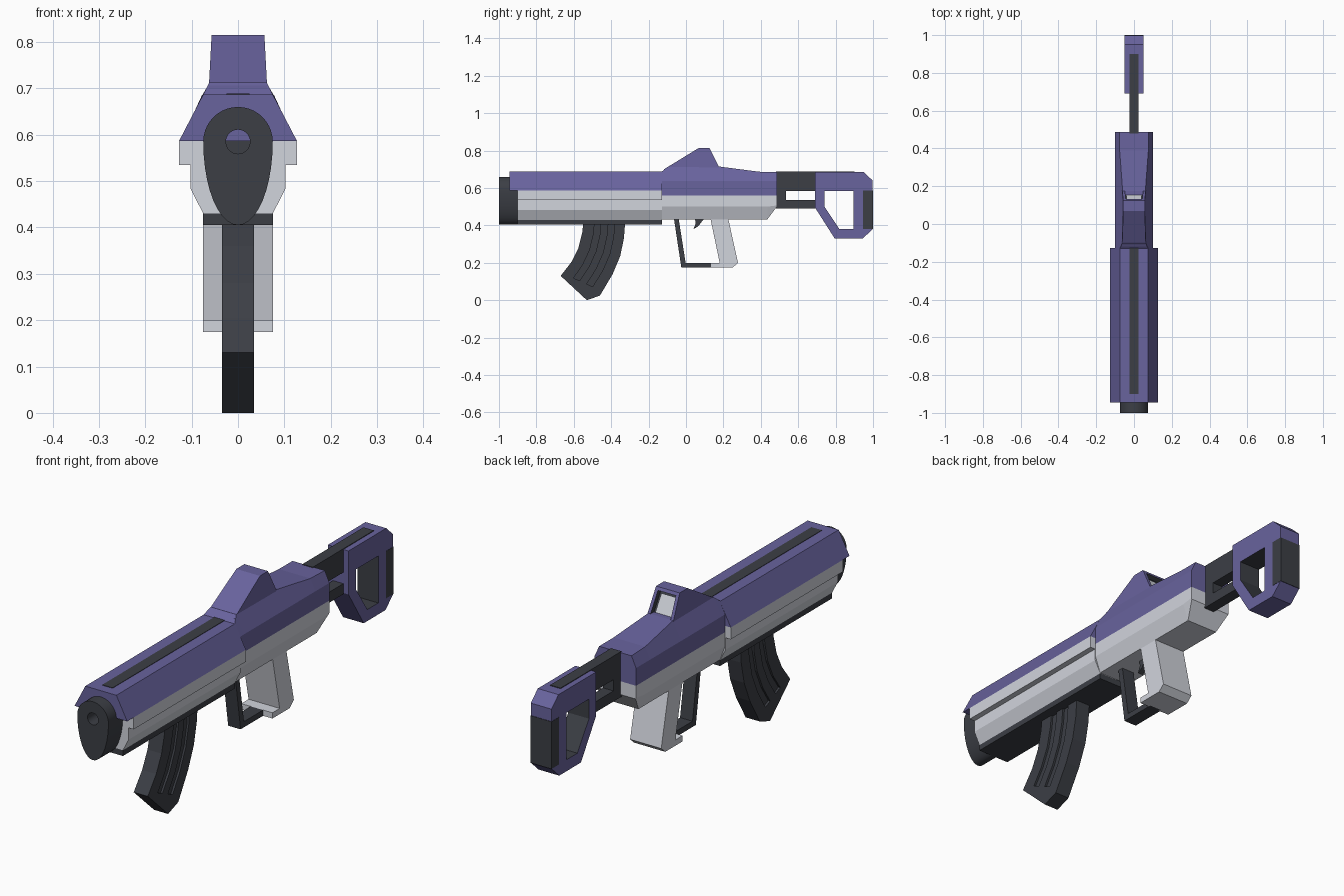
import bpy, bmesh
from math import sin, cos, pi
from mathutils import Vector

if "Cube" in bpy.data.objects:
    bpy.data.objects.remove(bpy.data.objects["Cube"])


def material(name, rgb):
    m = bpy.data.materials.new(name)
    m.diffuse_color = (*rgb, 1)
    m.use_nodes = True
    m.node_tree.nodes["Principled BSDF"].inputs["Base Color"].default_value = m.diffuse_color
    return m


PURPLE = material("purple", (0.14, 0.125, 0.34))
DARK = material("dark", (0.045, 0.049, 0.06))
LIGHT = material("light", (0.64, 0.66, 0.72))


def finish(name, bm, *mats):
    bmesh.ops.recalc_face_normals(bm, faces=bm.faces)
    me = bpy.data.meshes.new(name)
    bm.to_mesh(me)
    bm.free()
    for m in mats:
        me.materials.append(m)
    ob = bpy.data.objects.new(name, me)
    bpy.context.collection.objects.link(ob)
    return ob


def loft_bm(rings, closed=False):
    """Skin equal-sized rings; cap the ends, or join last ring to first."""
    bm = bmesh.new()
    vs = [[bm.verts.new(p) for p in r] for r in rings]
    n = len(vs[0])
    pairs = list(zip(vs, vs[1:])) + ([(vs[-1], vs[0])] if closed else [])
    for k, (a, b) in enumerate(pairs):
        for i in range(n):
            j = (i + 1) % n
            f = bm.faces.new((a[i], a[j], b[j], b[i]))
            f.material_index = 1 if closed and k == 2 else 0
    if not closed:
        bm.faces.new(vs[0])
        bm.faces.new(vs[-1])
    return bm


def loft(name, rings, mat):
    return finish(name, loft_bm(rings), mat)


def side(pts, x):
    return [(x, y, z) for y, z in pts]


def prism(name, pts, hw, mat):
    """Side profile (y, z) extruded symmetrically in x."""
    return loft(name, [side(pts, hw), side(pts, -hw)], mat)


def box(name, hw, y0, y1, z0, z1, mat):
    return prism(name, [(y0, z0), (y1, z0), (y1, z1), (y0, z1)], hw, mat)


def section(half, y):
    """Mirror a half cross-section (x, z) about x = 0."""
    return [(x, y, z) for x, z in half] + [(-x, y, z) for x, z in reversed(half)]


# Muzzle: round top, elongated bottom, recessed bore
ZC = 0.585
N = 40
angles = [2 * pi * i / N for i in range(N)]


def egg(y):
    return [(0.075 * cos(a), y, ZC + (0.075 if sin(a) > 0 else 0.18) * sin(a)) for a in angles]


def bore(y):
    return [(0.026 * cos(a), y, ZC + 0.026 * sin(a)) for a in angles]


muzzle = loft("muzzle", [egg(-0.88), egg(-1), bore(-1), bore(-0.94)], DARK)
bpy.context.view_layer.objects.active = muzzle
muzzle.select_set(True)
bpy.ops.object.shade_smooth_by_angle()
muzzle.select_set(False)

# Handguard: purple cover, light stepped body, dark rails
cover = [(0.127, 0.587), (0.075, 0.687)]
loft("handguard_cover", [section(cover, y) for y in (-0.945, -0.127)], PURPLE)
body = [(0.127, 0.587), (0.127, 0.535), (0.102, 0.535), (0.102, 0.483), (0.075, 0.43)]
loft("handguard_body", [section(body, y) for y in (-0.9, -0.127)], LIGHT)
box("top_strip", 0.025, -0.9, -0.127, 0.67, 0.689, DARK)
box("bottom_rail", 0.075, -0.9, -0.127, 0.405, 0.432, DARK)

# Receiver upper shell, following the top line
stations = [(-0.13, 0.075, 0.687), (-0.1, 0.062, 0.713), (0.175, 0.06, 0.715),
            (0.39, 0.076, 0.687), (0.487, 0.078, 0.685)]
loft("receiver_upper", [section([(0.1, 0.56), (0.1, 0.637), (w, z)], y)
                        for y, w, z in stations], PURPLE)

# Receiver lower shell, chamfered at the bottom and rear
low = [(0.1, 0.56), (0.1, 0.5), (0.075, 0.432)]
low_end = [(0.1, 0.56), (0.1, 0.507), (0.098, 0.502)]
loft("receiver_lower", [section(low, -0.13), section(low, 0.435), section(low_end, 0.487)], LIGHT)

# Sight hump with a framed window in its rear face
bm = loft_bm([
    [(-0.063, -0.118, 0.7), (0.063, -0.118, 0.7), (0.063, 0.183, 0.7), (-0.063, 0.183, 0.7)],
    [(-0.057, 0.07, 0.815), (0.057, 0.07, 0.815), (0.057, 0.125, 0.815), (-0.057, 0.125, 0.815)]])
bmesh.ops.recalc_face_normals(bm, faces=bm.faces)
bm.normal_update()
window = max(bm.faces, key=lambda f: f.normal.y)
for thick, depth, mat in ((0.02, 0, 1), (0.001, -0.02, 1), (0.012, 0, 2)):
    ring = bmesh.ops.inset_individual(bm, faces=[window], thickness=thick, depth=depth)["faces"]
    for f in ring:
        f.material_index = 0 if thick == 0.02 else 1
    window.material_index = mat
finish("sight_hump", bm, PURPLE, DARK, LIGHT)

# Stock bars
box("stock_upper_bar", 0.025, 0.48, 0.9, 0.585, 0.688, DARK)
box("stock_lower_bar", 0.025, 0.48, 0.7, 0.49, 0.536, DARK)
box("stock_bar_joint", 0.025, 0.48, 0.535, 0.49, 0.685, DARK)

# Stock frame with a through hole, and butt pad
outer = [(0.69, 0.685), (0.95, 0.685), (0.998, 0.64), (0.998, 0.38),
         (0.945, 0.33), (0.795, 0.33), (0.69, 0.495)]
inner = [(0.74, 0.585), (0.85, 0.585), (0.895, 0.585), (0.895, 0.38),
         (0.86, 0.38), (0.82, 0.38), (0.74, 0.5)]
H = 0.05
finish("stock_frame", loft_bm([side(outer, H), side(outer, -H), side(inner, -H), side(inner, H)],
                              closed=True), PURPLE, DARK)
box("butt_pad", 0.051, 0.947, 1.0, 0.38, 0.586, DARK)

# Grip, trigger guard and trigger
prism("grip", [(0.13, 0.44), (0.18, 0.2), (0.13, 0.2), (0.13, 0.175), (0.25, 0.175),
               (0.278, 0.2), (0.225, 0.44)], 0.075, LIGHT)
prism("trigger_guard", [(-0.065, 0.44), (-0.025, 0.175), (0.14, 0.175), (0.14, 0.2),
                        (-0.002, 0.2), (-0.04, 0.44)], 0.03, DARK)
prism("trigger", [(0.047, 0.44), (0.1, 0.44), (0.065, 0.395), (0.04, 0.38), (0.052, 0.41)],
      0.012, DARK)

# Curved magazine: thin core, raised ribs and floor plate
front = [Vector(p) for p in ((-0.548, 0.42), (-0.555, 0.36), (-0.575, 0.28),
                             (-0.612, 0.205), (-0.67, 0.13))]
rear = [Vector(p) for p in ((-0.325, 0.42), (-0.332, 0.33), (-0.352, 0.235),
                            (-0.392, 0.14), (-0.46, 0.025))]


def band(t0, t1):
    a = [f.lerp(r, t0) for f, r in zip(front, rear)]
    b = [f.lerp(r, t1) for f, r in zip(front, rear)]
    return a + b[::-1]


tip = Vector((-0.53, 0))
prism("magazine_core", front + [tip] + rear[::-1], 0.025, DARK)
for k, (t0, t1) in enumerate(((0, 0.27), (0.42, 0.6), (0.75, 1))):
    prism("magazine_rib_%d" % k, band(t0, t1), 0.034, DARK)
prism("magazine_floor", [front[3].lerp(front[4], 0.8), front[4], tip, rear[4],
                         rear[3].lerp(rear[4], 0.8)], 0.034, DARK)
